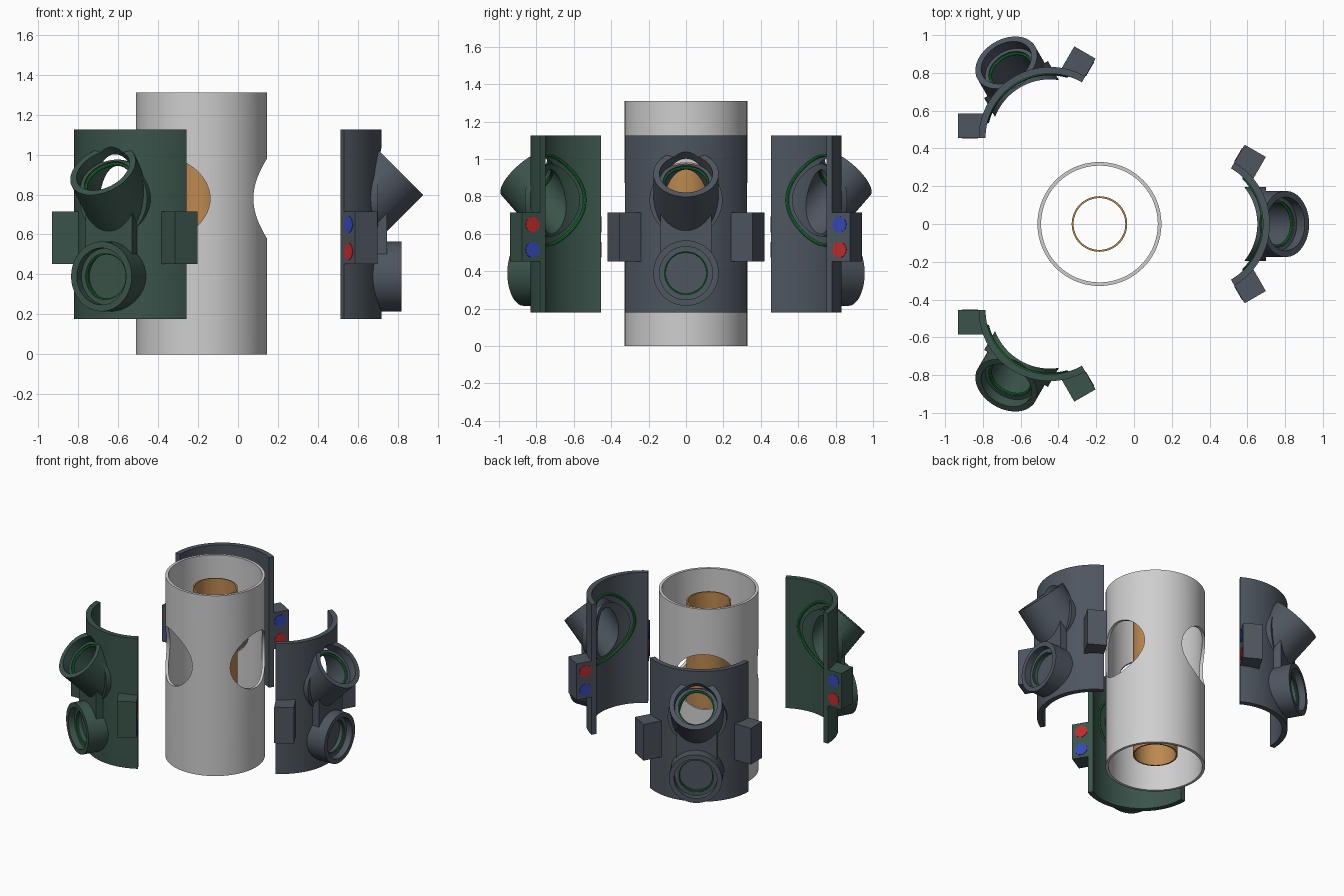
import bpy, bmesh, math
from mathutils import Matrix, Vector

old = bpy.data.objects.get("Cube")
if old:
    bpy.data.objects.remove(old, do_unlink=True)

AXIS_X = -0.183       # axis of the central tube
OFFSET = 0.526        # outward shift of each shell
R_IN, R_OUT = 0.34, 0.376
PORT_Z, LOW_Z = 0.78, 0.39
UP_DIR = Vector((1, 0, 1)).normalized()
UP_BASE = Vector((0.319, 0, PORT_Z))
OUT = Vector((1, 0, 0))


def material(name, rgb):
    m = bpy.data.materials.new(name)
    m.use_nodes = True
    m.diffuse_color = (*rgb, 1)
    m.node_tree.nodes["Principled BSDF"].inputs["Base Color"].default_value = (*rgb, 1)
    return m


GREY = material("light grey", (0.62, 0.62, 0.62))
BROWN = material("warm brown", (0.50, 0.25, 0.08))
SLATE = material("slate", (0.075, 0.092, 0.115))
PINE = material("dark pine", (0.042, 0.088, 0.068))
GREEN = material("seal green", (0.01, 0.2, 0.035))
RED = material("magnet red", (0.52, 0.025, 0.025))
BLUE = material("magnet blue", (0.035, 0.065, 0.5))


def make(name, bm, mat=None):
    bmesh.ops.recalc_face_normals(bm, faces=bm.faces)
    me = bpy.data.meshes.new(name)
    bm.to_mesh(me)
    bm.free()
    ob = bpy.data.objects.new(name, me)
    bpy.context.collection.objects.link(ob)
    if mat:
        me.materials.append(mat)
    return ob


def rod(name, start, direction, length, radius, mat=None, segments=64):
    """Solid cylinder that begins at start and runs along direction."""
    d = Vector(direction).normalized()
    place = (Matrix.Translation(Vector(start) + d * length / 2)
             @ d.to_track_quat("Z", "Y").to_matrix().to_4x4())
    bm = bmesh.new()
    bmesh.ops.create_cone(bm, cap_ends=True, segments=segments, radius1=radius,
                          radius2=radius, depth=length, matrix=place)
    return make(name, bm, mat)


def box(name, lo, hi, turn=0):
    lo, hi = Vector(lo), Vector(hi)
    bm = bmesh.new()
    place = (Matrix.Rotation(turn, 4, "Z") @ Matrix.Translation((lo + hi) / 2)
             @ Matrix.Diagonal((*(hi - lo), 1)))
    bmesh.ops.create_cube(bm, size=1, matrix=place)
    return make(name, bm)


def combine(ob, other, operation):
    """Apply a boolean and discard the helper."""
    mod = ob.modifiers.new("bool", "BOOLEAN")
    mod.operation, mod.object, mod.solver = operation, other, "EXACT"
    graph = bpy.context.evaluated_depsgraph_get()
    graph.update()
    result = bpy.data.meshes.new_from_object(ob.evaluated_get(graph))
    ob.modifiers.clear()
    ob.data = result
    bpy.data.objects.remove(other, do_unlink=True)


def smooth(ob):
    bpy.ops.object.select_all(action="DESELECT")
    ob.select_set(True)
    bpy.context.view_layer.objects.active = ob
    bpy.ops.object.shade_smooth_by_angle(angle=math.radians(30))


def ring(name, points, thickness, mat):
    """Closed round seal swept along points."""
    bm = bmesh.new()
    n, k = len(points), 8
    centre = sum(points, Vector()) / n
    loops = []
    for i, p in enumerate(points):
        t = (points[(i + 1) % n] - points[i - 1]).normalized()
        side = (p - centre)
        side = (side - t * side.dot(t)).normalized()
        up = t.cross(side)
        loops.append([bm.verts.new(p + thickness * (side * math.cos(a) + up * math.sin(a)))
                      for a in (j * math.tau / k for j in range(k))])
    for i in range(n):
        a, b = loops[i], loops[(i + 1) % n]
        for j in range(k):
            bm.faces.new((a[j], a[(j + 1) % k], b[(j + 1) % k], b[j]))
    return make(name, bm, mat)


def circle(centre, normal, radius, n=64):
    q = Vector(normal).to_track_quat("Z", "Y")
    return [Vector(centre) + q @ Vector((radius * math.cos(i * math.tau / n),
                                         radius * math.sin(i * math.tau / n), 0))
            for i in range(n)]


UP = (0, 0, 1)

# Central tube with three round windows, and the inner tube
main_tube = rod("main_tube", (0, 0, 0), UP, 1.31, 0.328, GREY, 96)
combine(main_tube, rod("bore", (0, 0, -0.1), UP, 1.6, 0.309, GREY, 96), "DIFFERENCE")
for k in range(3):
    a = k * math.tau / 3
    combine(main_tube, rod("window", (0, 0, PORT_Z), (math.cos(a), math.sin(a), 0),
                           0.6, 0.2, GREY), "DIFFERENCE")
inner_tube = rod("inner_tube", (0, 0, 0.09), UP, 1.13, 0.147, BROWN)
combine(inner_tube, rod("bore", (0, 0, 0), UP, 1.5, 0.137, BROWN), "DIFFERENCE")
for ob in (main_tube, inner_tube):
    ob.location.x = AXIS_X
    smooth(ob)

# Shell: a third of a cylinder, built facing +x
bm = bmesh.new()
arc = [math.radians(-60 + 120 * i / 40) for i in range(41)]
base = bm.faces.new([bm.verts.new((0, 0, 0.178))] + [
    bm.verts.new((R_OUT * math.cos(a), R_OUT * math.sin(a), 0.178)) for a in arc])
lifted = bmesh.ops.extrude_face_region(bm, geom=[base])["geom"]
bmesh.ops.translate(bm, vec=(0, 0, 0.947),
                    verts=[v for v in lifted if isinstance(v, bmesh.types.BMVert)])
shell = make("shell", bm)

# Ports, rib and magnet blocks
combine(shell, rod("upper_port", UP_BASE - UP_DIR * 0.15, UP_DIR, 0.35, 0.175), "UNION")
combine(shell, rod("lower_port", (0.2, 0, LOW_Z), OUT, 0.276, 0.175), "UNION")
combine(shell, box("rib", (0.25, -0.135, 0.45), (0.403, 0.135, 0.72)), "UNION")
for s in (-1, 1):
    ys = sorted((0, -s * 0.13))
    combine(shell, box("block", (0.35, ys[0], 0.452), (0.485, ys[1], 0.715),
                       s * math.pi / 3), "UNION")
combine(shell, rod("hollow", (0, 0, -0.5), UP, 2.5, R_IN, None, 120), "DIFFERENCE")

# Collar that plugs into the tube window
collar = rod("collar", (0.15, 0, PORT_Z), OUT, 0.207, 0.195)
combine(collar, rod("hollow", (0, 0, 0), UP, 1.5, 0.31, None, 120), "DIFFERENCE")
combine(shell, collar, "UNION")

# Stepped bores: through the upper port, blind in the lower one
for start, d, length, r in (
        (UP_BASE - UP_DIR * 0.3, UP_DIR, 0.8, 0.122),
        (UP_BASE + UP_DIR * 0.14, UP_DIR, 0.4, 0.142),
        (Vector((0.39, 0, LOW_Z)), OUT, 0.3, 0.118),
        (Vector((0.43, 0, LOW_Z)), OUT, 0.3, 0.142)):
    combine(shell, rod("bore", start, d, length, r), "DIFFERENCE")
smooth(shell)

# Seals: one per port and one lying on the curved inside face
seal_r = 0.242
flat = [(seal_r * math.cos(i * math.tau / 72), seal_r * math.sin(i * math.tau / 72))
        for i in range(72)]
parts = [
    ring("upper_seal", circle(UP_BASE + UP_DIR * 0.125, UP_DIR, 0.118), 0.008, GREEN),
    ring("lower_seal", circle((0.42, 0, LOW_Z), OUT, 0.115), 0.006, GREEN),
    ring("window_seal", [Vector((math.sqrt(R_IN ** 2 - t * t), t, PORT_Z + h))
                         for t, h in flat], 0.009, GREEN)]
for ob in parts:
    smooth(ob)

# Magnets set in the end faces of the blocks, with opposite poles on each side
for s, side in ((-1, "right"), (1, "left")):
    a = s * math.pi / 3
    normal = Vector((-math.sin(a), math.cos(a), 0)) * s
    for z, level, mat in ((0.65, "upper", BLUE if s < 0 else RED),
                          (0.515, "lower", RED if s < 0 else BLUE)):
        at = Vector((0.422 * math.cos(a), 0.422 * math.sin(a), z)) - normal * 0.004
        parts.append(rod(f"{side}_{level}_magnet", at, normal, 0.007, 0.042, mat, 32))
parts.append(shell)

# Three copies around the tube, pulled outwards
for k, (label, mat) in enumerate((("side", SLATE), ("rear", SLATE), ("front", PINE))):
    a = k * math.tau / 3
    place = (Matrix.Translation((AXIS_X, 0, 0)) @ Matrix.Rotation(a, 4, "Z")
             @ Matrix.Translation((OFFSET, 0, 0)))
    for part in parts:
        copy = bpy.data.objects.new(f"{label}_{part.name}", part.data.copy())
        bpy.context.collection.objects.link(copy)
        copy.matrix_world = place
        if part is shell:
            copy.data.materials.clear()
            copy.data.materials.append(mat)
            for p in copy.data.polygons:
                p.material_index = 0
for part in parts:
    bpy.data.objects.remove(part, do_unlink=True)
